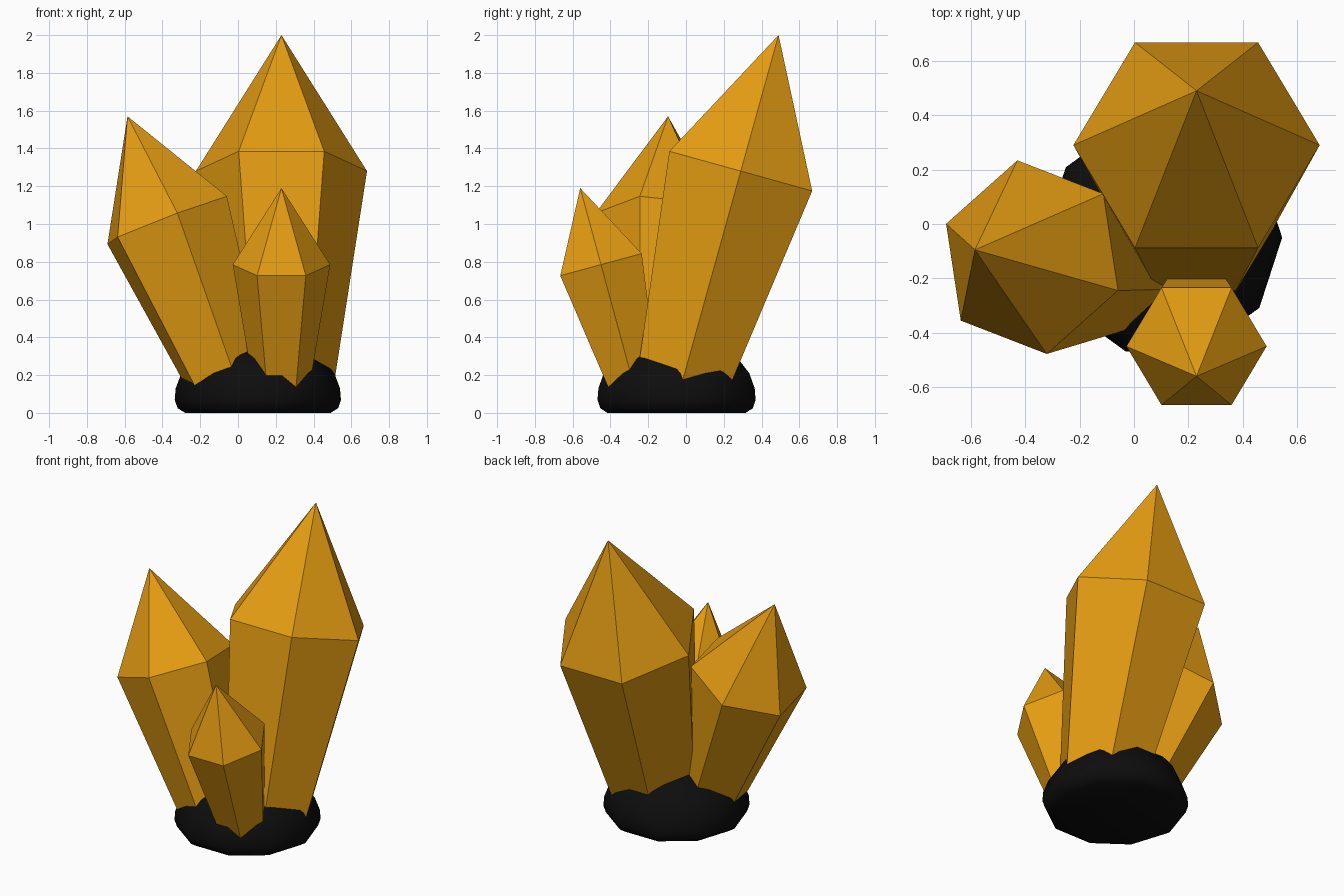
import bpy, bmesh, math
from mathutils import Vector, Quaternion

if "Cube" in bpy.data.objects:
    bpy.data.objects.remove(bpy.data.objects["Cube"])


def material(name, rgb):
    m = bpy.data.materials.new(name)
    m.diffuse_color = (*rgb, 1)
    m.use_nodes = True
    m.node_tree.nodes["Principled BSDF"].inputs["Base Color"].default_value = m.diffuse_color
    return m


def lofted(name, rings, mat, tip=None, smooth=False):
    """Skin a stack of vertex rings; closed below, tip point or flat above."""
    bm = bmesh.new()
    loops = [[bm.verts.new(p) for p in ring] for ring in rings]
    n = len(loops[0])
    bm.faces.new(loops[0][::-1])
    for a, b in zip(loops, loops[1:]):
        for i in range(n):
            j = (i + 1) % n
            bm.faces.new((a[i], a[j], b[j], b[i]))
    if tip is None:
        bm.faces.new(loops[-1])
    else:
        t = bm.verts.new(tip)
        for i in range(n):
            bm.faces.new((loops[-1][i], loops[-1][(i + 1) % n], t))
    bmesh.ops.recalc_face_normals(bm, faces=bm.faces)
    for f in bm.faces:
        f.smooth = smooth
    me = bpy.data.meshes.new(name)
    bm.to_mesh(me)
    bm.free()
    ob = bpy.data.objects.new(name, me)
    bpy.context.collection.objects.link(ob)
    me.materials.append(mat)
    return ob


def crystal(name, tip, shoulder, radius, base_radius, corner):
    """Leaning six-sided crystal; corner is the direction of one shoulder vertex."""
    tip, shoulder = Vector(tip), Vector(shoulder)
    axis = (tip - shoulder).normalized()
    base = shoulder - axis * ((shoulder.z - 0.1) / axis.z)
    d = Vector(corner)
    d = (d - axis * d.dot(axis)).normalized()
    spokes = [Quaternion(axis, math.radians(60 * i)) @ d for i in range(6)]
    rings = [[c + s * r for s in spokes]
             for c, r in ((base, base_radius), (shoulder, radius))]
    lofted(name, rings, amber, tip)


amber = material("amber", (0.78, 0.335, 0.006))
black = material("black_rock", (0.004, 0.004, 0.004))

# Three crystals leaning out of the rock
crystal("large_crystal", (0.23, 0.49, 2.0), (0.23, 0.29, 1.28), 0.453, 0.27, (1, 0, 0))
crystal("left_crystal", (-0.585, -0.095, 1.57), (-0.375, -0.122, 1.02), 0.362, 0.215,
        (-0.315, 0.122, -0.125))
crystal("small_crystal", (0.23, -0.56, 1.19), (0.23, -0.45, 0.785), 0.258, 0.142, (1, 0, 0))

# Ten-sided rounded rock base
profile = [(0.385, 0.0), (0.425, 0.025), (0.44, 0.07), (0.435, 0.13),
           (0.405, 0.21), (0.34, 0.29), (0.20, 0.36)]
rings = [[(0.105 + r * math.cos(math.radians(36 * i)),
           -0.05 + r * math.sin(math.radians(36 * i)), z) for i in range(10)]
         for r, z in profile]
rock = lofted("rock_base", rings, black, (0.105, -0.05, 0.385), smooth=True)
bpy.context.view_layer.objects.active = rock
rock.select_set(True)
bpy.ops.object.shade_smooth_by_angle(angle=math.radians(45))
